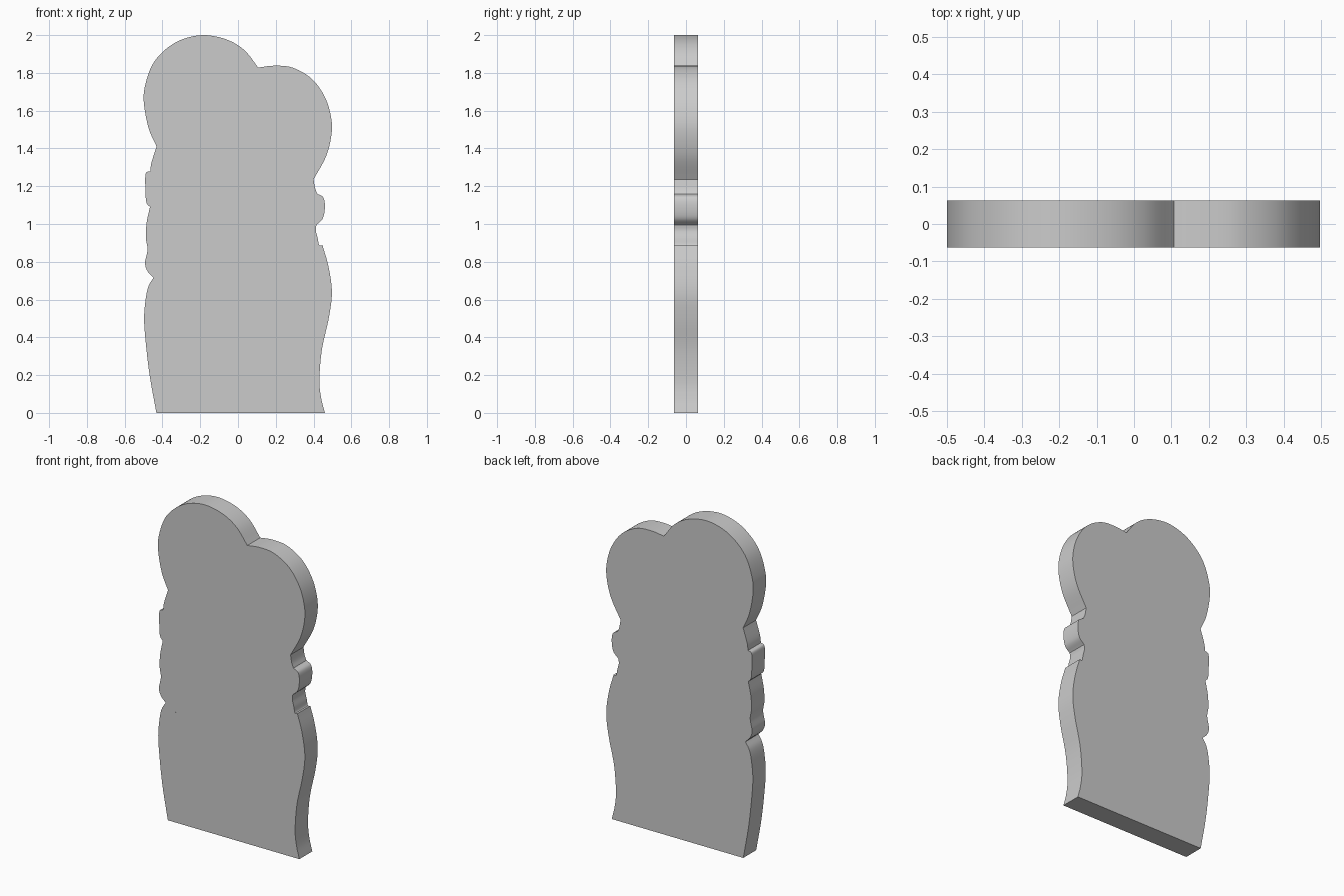
import bpy, bmesh, math
from mathutils import Vector

if "Cube" in bpy.data.objects:
    bpy.data.objects.remove(bpy.data.objects["Cube"])

HALF = 0.0625  # half thickness of the board

# Outline arcs (x, z), each smooth inside and meeting the next at a crisp corner
LEFT = [
    [(-.432, 0), (-.468, .2), (-.489, .38), (-.497, .5), (-.489, .6), (-.474, .67), (-.447, .716)],
    [(-.447, .716), (-.479, .75), (-.492, .795), (-.479, .865), (-.488, .93), (-.483, 1.01), (-.466, 1.09)],
    [(-.466, 1.09), (-.485, 1.115), (-.49, 1.18), (-.489, 1.265), (-.464, 1.28)],
    [(-.464, 1.28), (-.458, 1.325), (-.431, 1.41)],
]
LOBES = [
    [(-.431, 1.41), (-.474, 1.51), (-.499, 1.65), (-.489, 1.745), (-.452, 1.845), (-.389, 1.92),
     (-.299, 1.976), (-.183, 2.0), (-.061, 1.977), (.034, 1.92), (.107, 1.828)],
    [(.107, 1.828), (.19, 1.838), (.288, 1.828), (.389, 1.77), (.458, 1.676), (.492, 1.57),
     (.495, 1.475), (.466, 1.358), (.4, 1.236)],
]
RIGHT = [
    [(.4, 1.236), (.408, 1.19), (.42, 1.16)],
    [(.42, 1.16), (.452, 1.14), (.46, 1.09), (.449, 1.03), (.415, .995)],
    [(.415, .995), (.412, .965), (.422, .925), (.43, .888), (.447, .888)],
    [(.447, .888), (.479, .775), (.497, .64), (.481, .504), (.444, .334), (.431, .175),
     (.44, .08), (.46, 0)],
]
TEAR = [
    [(-.408, .637), (-.398, .67), (-.382, .684), (-.376, .66), (-.385, .645), (-.408, .637)],
]


def spline(pts, steps=6):
    """Catmull-Rom points through pts, without the last one."""
    p = [Vector(q) for q in pts]
    p = [2 * p[0] - p[1]] + p + [2 * p[-1] - p[-2]]
    out = []
    for i in range(1, len(p) - 2):
        a, b, c, d = p[i - 1:i + 3]
        for s in range(steps):
            t = s / steps
            out.append(0.5 * (2 * b + (c - a) * t + (2 * a - 5 * b + 4 * c - d) * t * t
                              + (3 * b - a - 3 * c + d) * t ** 3))
    return out


def slab(name, arcs, y0, y1, mat, end=None):
    """Extrude a closed outline from y0 to y1."""
    pts = [q for a in arcs for q in spline(a)]
    if end:
        pts.append(Vector(end))
    bm = bmesh.new()
    face = bm.faces.new([bm.verts.new((q.x, y0, q.y)) for q in pts])
    ext = bmesh.ops.extrude_face_region(bm, geom=[face])
    moved = [v for v in ext['geom'] if isinstance(v, bmesh.types.BMVert)]
    bmesh.ops.translate(bm, verts=moved, vec=(0, y1 - y0, 0))
    if len(bm.faces) < len(pts) + 2:
        bm.faces.new([v for v in bm.verts if abs(v.co.y - y0) < 1e-7])
    bmesh.ops.recalc_face_normals(bm, faces=bm.faces[:])
    me = bpy.data.meshes.new(name)
    bm.to_mesh(me)
    bm.free()
    me.materials.append(mat)
    ob = bpy.data.objects.new(name, me)
    bpy.context.collection.objects.link(ob)
    bpy.ops.object.select_all(action='DESELECT')
    ob.select_set(True)
    bpy.context.view_layer.objects.active = ob
    bpy.ops.object.shade_smooth_by_angle(angle=math.radians(30))
    return ob


grey = bpy.data.materials.new("plain_grey")
grey.diffuse_color = (0.6, 0.6, 0.6, 1)
grey.use_nodes = True
grey.node_tree.nodes["Principled BSDF"].inputs["Base Color"].default_value = grey.diffuse_color

# Cut-out board, and the tiny drop mark on its front
slab("board", LEFT + LOBES + RIGHT, -HALF, HALF, grey, end=(.46, 0))
slab("drop_mark", TEAR, -HALF - 0.0005, -HALF + 0.001, grey)
